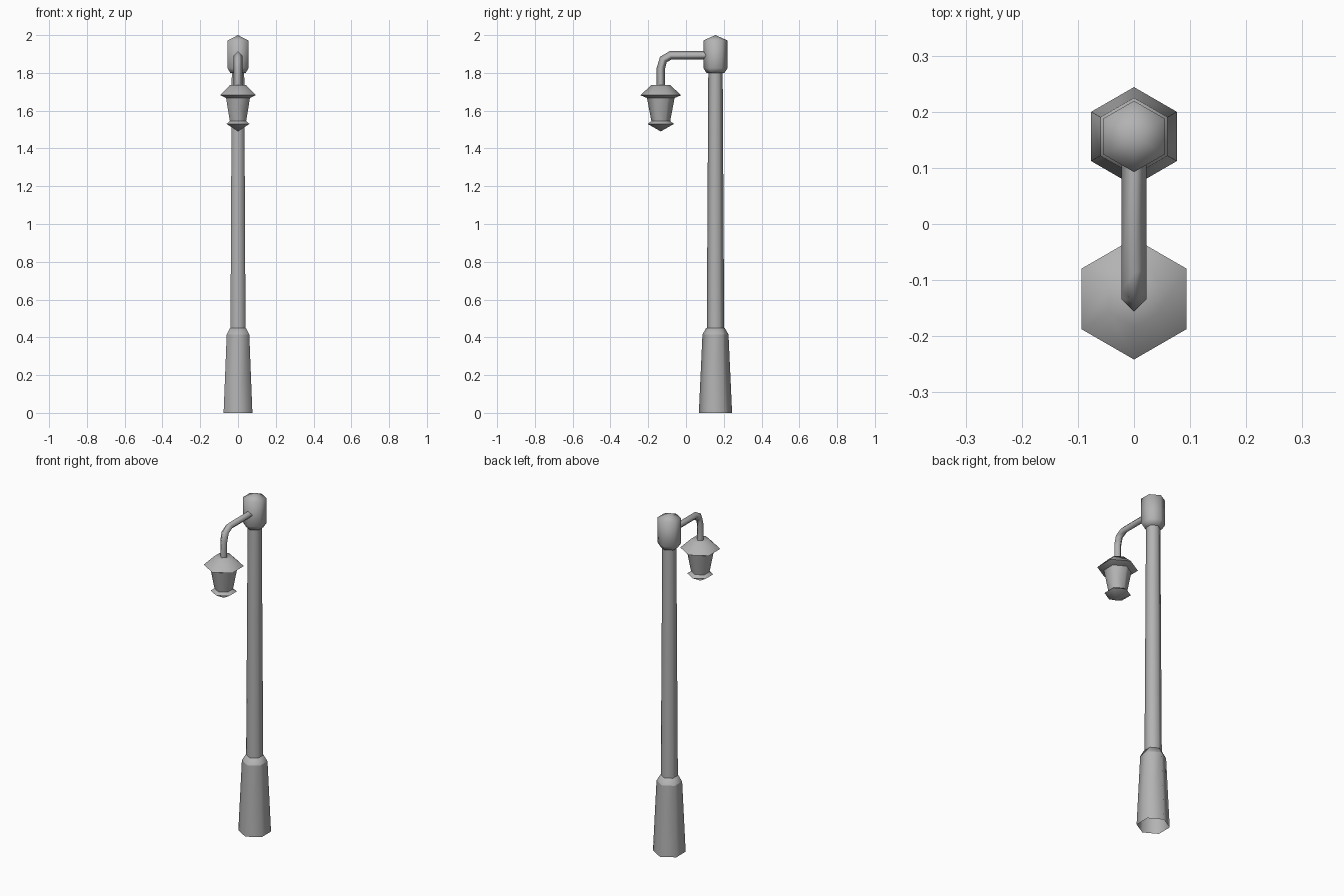
import bpy, bmesh, math
from mathutils import Vector

cube = bpy.data.objects.get("Cube")
if cube:
    bpy.data.objects.remove(cube, do_unlink=True)

POLE_Y, LAMP_Y = 0.156, -0.1335

metal = bpy.data.materials.new("grey_metal")
metal.use_nodes = True
grey = (0.45, 0.45, 0.45, 1)
metal.diffuse_color = grey
metal.node_tree.nodes["Principled BSDF"].inputs["Base Color"].default_value = grey


def finish(name, bm, angle):
    """Turn a bmesh into a smooth-shaded object of the one metal colour."""
    bmesh.ops.recalc_face_normals(bm, faces=bm.faces)
    mesh = bpy.data.meshes.new(name)
    bm.to_mesh(mesh)
    bm.free()
    mesh.materials.append(metal)
    obj = bpy.data.objects.new(name, mesh)
    bpy.context.collection.objects.link(obj)
    bpy.ops.object.select_all(action='DESELECT')
    obj.select_set(True)
    bpy.context.view_layer.objects.active = obj
    bpy.ops.object.shade_smooth_by_angle(angle=math.radians(angle))


def bridge(bm, a, b):
    """Join two rings, either of which may be a single point."""
    n = max(len(a), len(b))
    for i in range(n):
        j = (i + 1) % n
        if len(a) == 1:
            bm.faces.new((a[0], b[i], b[j]))
        elif len(b) == 1:
            bm.faces.new((a[i], a[j], b[0]))
        else:
            bm.faces.new((a[i], a[j], b[j], b[i]))


def hexagonal(name, y, profile, angle=65):
    """Six-sided turned part from (radius, height) pairs; corners face front and back."""
    bm = bmesh.new()
    rings = []
    for r, z in profile:
        turns = [math.radians(30 + 60 * i) for i in range(6)] if r else [0]
        rings.append([bm.verts.new((r * math.cos(t), y + r * math.sin(t), z)) for t in turns])
    for a, b in zip(rings, rings[1:]):
        bridge(bm, a, b)
    finish(name, bm, angle)


# Post: hollow foot, sloping collar, tapered shaft and domed cap
hexagonal("post_base", POLE_Y, [(0.088, 0), (0.069, 0.415)])
hexagonal("post_collar", POLE_Y, [(0.069, 0.415), (0.049, 0.45), (0.045, 0.45)])
hexagonal("post_shaft", POLE_Y, [(0.046, 0.45), (0.038, 1.81)])
hexagonal("post_cap", POLE_Y, [(0, 1.8), (0.048, 1.8), (0.0635, 1.825),
                               (0.0635, 1.972), (0, 2.0)], 75)

# Lantern: roof, tapered body and pointed bottom
hexagonal("lantern_roof", LAMP_Y, [(0, 1.735), (0.05, 1.735), (0.108, 1.682)])
hexagonal("lantern_roof_underside", LAMP_Y, [(0.108, 1.682), (0.073, 1.667), (0, 1.667)])
hexagonal("lantern_body", LAMP_Y, [(0.073, 1.667), (0.049, 1.54)])
hexagonal("lantern_bottom_rim", LAMP_Y, [(0.049, 1.545), (0.07, 1.53)])
hexagonal("lantern_bottom", LAMP_Y, [(0.07, 1.53), (0, 1.49)])

# Arm: diamond-section bar that bends down to the lantern
path = [Vector((0, y, z)) for y, z in
        [(0.12, 1.893), (-0.081, 1.893), (-0.12, 1.871), (LAMP_Y, 1.822), (LAMP_Y, 1.73)]]
side = Vector((1, 0, 0))
bm = bmesh.new()
rings = []
for i, p in enumerate(path):
    before = (p - path[max(i - 1, 0)]).normalized()
    after = (path[min(i + 1, len(path) - 1)] - p).normalized()
    up = (before + after).normalized().cross(side)
    rings.append([bm.verts.new(p + d * 0.0225) for d in (side, up, -side, -up)])
for a, b in zip(rings, rings[1:]):
    bridge(bm, a, b)
finish("lamp_arm", bm, 95)
